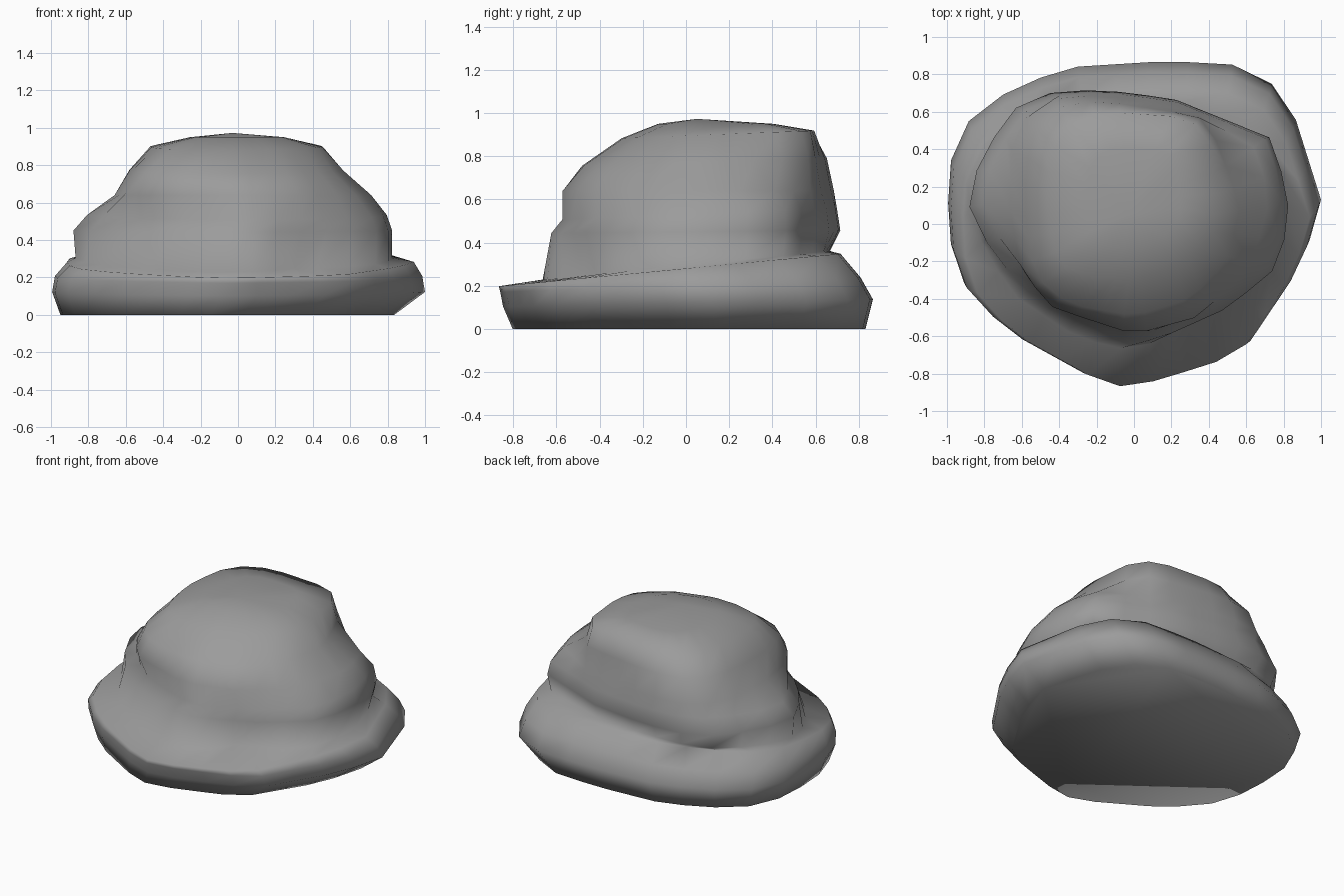
import bpy, bmesh
from math import cos, sin, tau

if "Cube" in bpy.data.objects:
    bpy.data.objects.remove(bpy.data.objects["Cube"])

N = 28


def ray_hit(poly, a):
    # distance from the centre to the outline in direction a
    dx, dy = cos(a), sin(a)
    best = 0
    for (x1, y1), (x2, y2) in zip(poly, poly[1:] + poly[:1]):
        ex, ey = x2 - x1, y2 - y1
        den = dx * ey - dy * ex
        if abs(den) < 1e-9:
            continue
        t = (x1 * ey - y1 * ex) / den
        s = (x1 * dy - y1 * dx) / den
        if t > 0 and -1e-6 <= s <= 1 + 1e-6:
            best = max(best, t)
    return best


def ring(poly, z, slope=0, scale=(1, 1), shift=(0, 0)):
    pts = []
    for i in range(N):
        a = tau * i / N + 0.12
        r = ray_hit(poly, a)
        x = r * cos(a) * scale[0] + shift[0]
        y = r * sin(a) * scale[1] + shift[1]
        pts.append((x, y, z + slope * y))
    return pts


def loft(name, rings, apex):
    bm = bmesh.new()
    loops = [[bm.verts.new(p) for p in r] for r in rings]
    for lo, hi in zip(loops, loops[1:]):
        for i in range(N):
            j = (i + 1) % N
            bm.faces.new((lo[i], lo[j], hi[j], hi[i]))
    bm.faces.new(loops[0][::-1])
    tip = bm.verts.new(apex)
    for i in range(N):
        bm.faces.new((loops[-1][i], loops[-1][(i + 1) % N], tip))
    bmesh.ops.recalc_face_normals(bm, faces=bm.faces)
    for f in bm.faces:
        f.smooth = True
    me = bpy.data.meshes.new(name)
    bm.to_mesh(me)
    bm.free()
    ob = bpy.data.objects.new(name, me)
    bpy.context.collection.objects.link(ob)
    return ob


# Plan outlines, counter-clockwise
brim = [(1.0, .12), (.86, .57), (.72, .77), (.54, .85), (.18, .87), (-.3, .84),
        (-.5, .78), (-.85, .62), (-.98, .33), (-1, 0), (-.95, -.28), (-.7, -.56),
        (-.22, -.83), (-.04, -.88), (.45, -.73), (.62, -.64), (.91, -.2)]
body = [(.83, .15), (.73, .46), (.21, .67), (-.19, .72), (-.58, .69), (-.81, .38),
        (-.89, .14), (-.86, 0), (-.62, -.32), (-.4, -.49), (0, -.63), (.12, -.62),
        (.5, -.45), (.79, -.21)]
waist = [(.83, .15), (.73, .44), (.21, .64), (-.19, .67), (-.56, .65), (-.8, .37),
         (-.87, .1), (-.84, -.05), (-.66, -.37), (-.3, -.61), (0, -.68), (.2, -.58),
         (.35, -.42), (.52, -.42), (.79, -.21)]
shoulder = [(.73, .15), (.64, .41), (.3, .61), (-.19, .69), (-.53, .66), (-.66, .4),
            (-.66, .05), (-.6, -.26), (-.43, -.45), (0, -.59), (.33, -.5), (.62, -.25)]
dome = [(.57, .1), (.43, .47), (.34, .58), (-.19, .66), (-.5, .61), (-.58, .3),
        (-.58, 0), (-.53, -.28), (-.35, -.43), (0, -.49), (.3, -.4), (.5, -.2)]
crest = [(.46, .1), (.41, .44), (.3, .57), (-.17, .6), (-.4, .5), (-.47, .2),
         (-.46, 0), (-.4, -.22), (-.2, -.29), (0, -.3), (.25, -.22), (.42, -.08)]

# Rolled brim, higher at the back, flowing into the lumpy crown
shell = loft("brim_and_crown", [
    ring(brim, 0, 0, (.895, .945), (-.06, .015)),
    ring(brim, .12, .02, (1, .99), (0, .01)),
    ring(brim, .205, .04, (.985, .965), (0, -.025)),
    ring(brim, .28, .095, (.93, .915), (.01, -.075)),
    ring(waist, .295, .1),
    ring(body, .45, .01),
    ring(body, .53, .04, (.94, .95), (.02, .02)),
    ring(shoulder, .64),
    ring(dome, .77, .03),
    ring(crest, .895, .04),
    ring(crest, .95, 0, (.55, .6), (0, .05)),
], (-.03, .05, .973))

# Dark grey surface
grey = bpy.data.materials.new("dark_grey")
grey.diffuse_color = (.33, .33, .33, 1)
grey.use_nodes = True
grey.node_tree.nodes["Principled BSDF"].inputs["Base Color"].default_value = grey.diffuse_color
shell.data.materials.append(grey)
